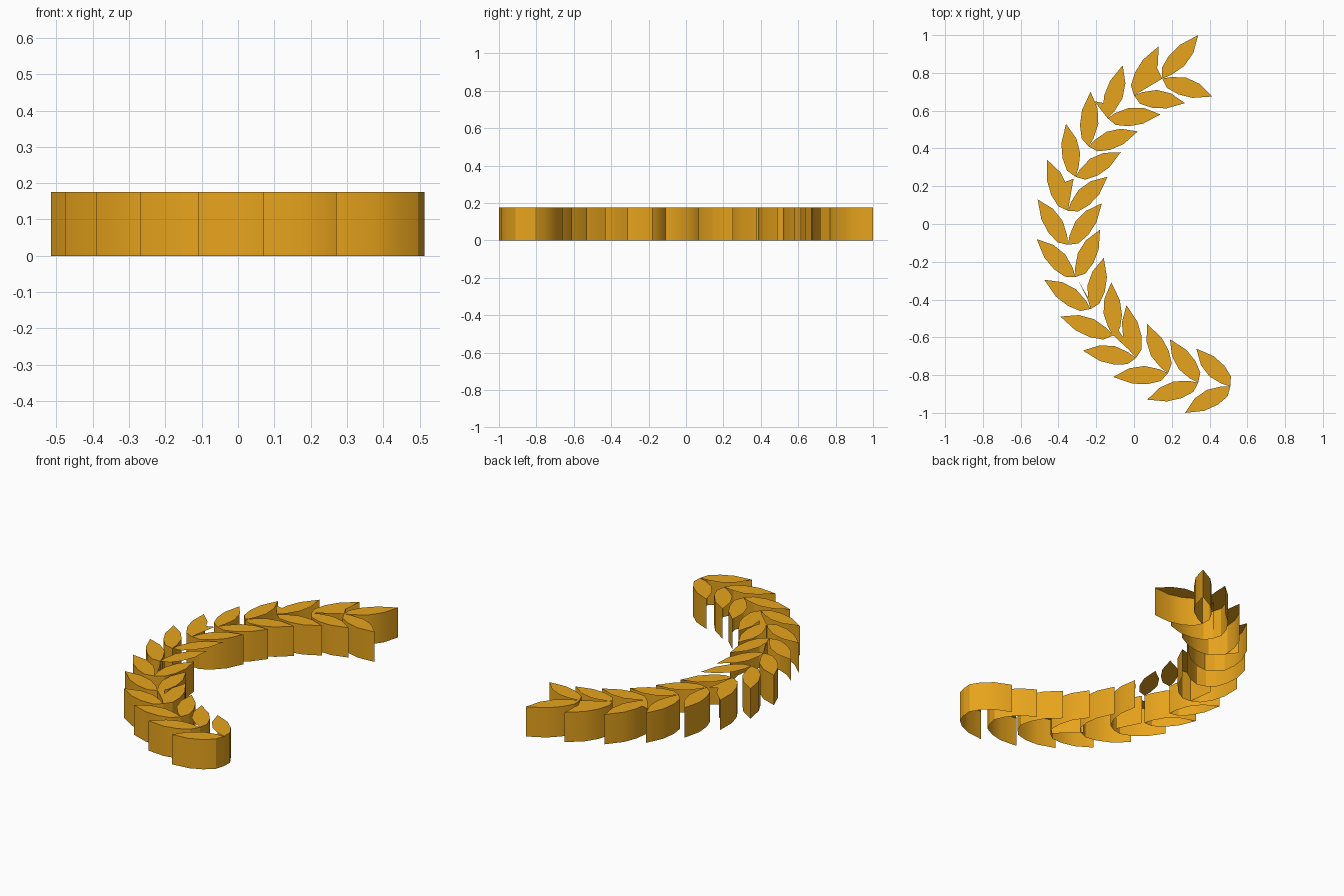
import bpy
from mathutils import Vector

if "Cube" in bpy.data.objects:
    bpy.data.objects.remove(bpy.data.objects["Cube"])

H = 0.175
gold = bpy.data.materials.new("gold")
gold.diffuse_color = (0.80, 0.37, 0.012, 1)
gold.use_nodes = True
gold.node_tree.nodes["Principled BSDF"].inputs["Base Color"].default_value = gold.diffuse_color

# each node of the branch: base, tip of left leaf, tip of right leaf
NODES = [
    ((.51, -.86), (.27, -1.0), (.33, -.66)),
    ((.34, -.84), (.07, -.93), (.19, -.61)),
    ((.18, -.79), (-.11, -.81), (.07, -.53)),
    ((.01, -.71), (-.27, -.67), (-.04, -.43)),
    ((-.11, -.59), (-.39, -.49), (-.12, -.31)),
    ((-.23, -.45), (-.475, -.295), (-.16, -.18)),
    ((-.31, -.28), (-.515, -.08), (-.18, -.03)),
    ((-.35, -.11), (-.51, .13), (-.17, .11)),
    ((-.35, .07), (-.46, .34), (-.14, .25)),
    ((-.31, .25), (-.36, .53), (-.07, .38)),
    ((-.24, .41), (-.23, .70), (.02, .49)),
    ((-.14, .56), (-.06, .84), (.14, .58)),
    ((0, .68), (.13, .94), (.27, .64)),
    ((.15, .77), (.34, 1.0), (.415, .675)),
]
LEFT_FULL = (7, 8, 14)  # left leaves walled all round
RIGHT_BARE = (7, 8)     # right leaves that are only a flat cap
# leaf half profiles: position along the leaf, half width
OUTER = [(.14, .038), (.38, .050), (.66, .042)]
INNER = [(.70, .040), (.42, .047), (.15, .024)]


def sheet(name, outline, wall_count):
    """Flat top cap with a wall hanging from the first wall_count edges."""
    n = len(outline)
    verts = [(p.x, p.y, H) for p in outline]
    faces = [tuple(range(n))]
    if wall_count:
        verts += [(p.x, p.y, 0) for p in outline]
        faces += [(j, i, n + i, n + j) for i, j in
                  [(i, (i + 1) % n) for i in range(wall_count)]]
    mesh = bpy.data.meshes.new(name)
    mesh.from_pydata(verts, [], faces)
    if mesh.polygons[0].normal.z < 0:
        mesh.flip_normals()
    mesh.materials.append(gold)
    ob = bpy.data.objects.new(name, mesh)
    bpy.context.collection.objects.link(ob)
    ob.select_set(True)
    bpy.context.view_layer.objects.active = ob


def leaf(name, base, tip, side, wall_count):
    a, b = Vector(base), Vector(tip)
    d = b - a
    nrm = Vector((-d.y, d.x)).normalized() * side
    pts = [a] + [a + d * t + nrm * w for t, w in OUTER]
    pts += [b] + [a + d * t - nrm * w for t, w in INNER]
    sheet(name, pts, wall_count)  # open underneath


for i, (base, left, right) in enumerate(NODES, 1):
    leaf(f"left_leaf_{i:02d}", base, left, 1, 8 if i in LEFT_FULL else 4)
    leaf(f"right_leaf_{i:02d}", base, right, -1, 0 if i in RIGHT_BARE else 4)

# thin stem wedges showing between the leaves
WEDGES = [
    ((0, .68), (.12, .83), (.15, .77)),
    ((-.14, .56), (-.21, .65), (-.16, .64)),
    ((-.35, .07), (-.37, .22), (-.32, .24)),
    ((-.23, -.43), (-.30, -.29), (-.22, -.43)),
    ((.01, -.70), (-.12, -.58), (-.09, -.55)),
]
for i, w in enumerate(WEDGES, 1):
    sheet(f"stem_wedge_{i}", [Vector(p) for p in w], 1)

bpy.ops.object.shade_smooth_by_angle()
